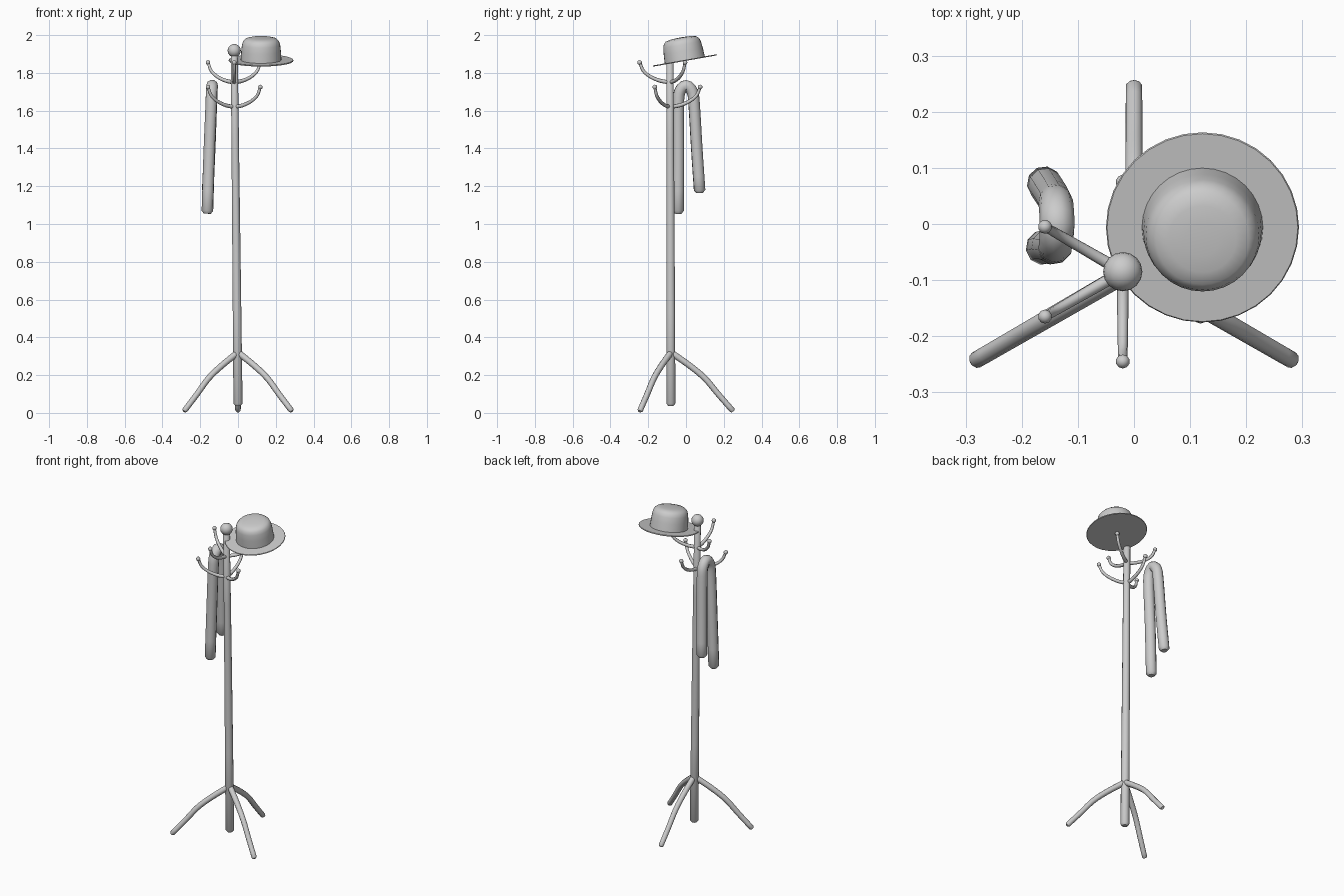
import bpy, bmesh, math
from mathutils import Vector, Matrix

if "Cube" in bpy.data.objects:
    bpy.data.objects.remove(bpy.data.objects["Cube"])


def finish(name, bm, angle=40):
    bmesh.ops.recalc_face_normals(bm, faces=bm.faces[:])
    mesh = bpy.data.meshes.new(name)
    bm.to_mesh(mesh)
    bm.free()
    ob = bpy.data.objects.new(name, mesh)
    bpy.context.collection.objects.link(ob)
    bpy.ops.object.select_all(action='DESELECT')
    ob.select_set(True)
    bpy.context.view_layer.objects.active = ob
    bpy.ops.object.shade_smooth_by_angle(angle=math.radians(angle))
    return ob


def smooth_path(pts, steps):
    """Catmull-Rom curve through the points."""
    p = [Vector(q) for q in pts]
    p = [2 * p[0] - p[1]] + p + [2 * p[-1] - p[-2]]
    out = []
    for i in range(1, len(p) - 2):
        a, b, c, d = p[i - 1:i + 3]
        for s in range(steps):
            t = s / steps
            out.append(0.5 * (2 * b + (c - a) * t + (2 * a - 5 * b + 4 * c - d) * t * t
                              + (3 * b - a - 3 * c + d) * t ** 3))
    return out + [p[-2]]


def tube(name, pts, r0, r1, sides=10, steps=4, cap=0.5):
    """Tapered tube along a path with bevelled ends."""
    path = smooth_path(pts, steps)
    n = len(path)
    rings = [(q, r0 + (r1 - r0) * i / (n - 1)) for i, q in enumerate(path)]
    d0 = (path[0] - path[1]).normalized()
    d1 = (path[-1] - path[-2]).normalized()
    rings = [(path[0] + d0 * r0 * cap, r0 * 0.6)] + rings + [(path[-1] + d1 * r1 * cap, r1 * 0.6)]
    bm = bmesh.new()
    prev, side = None, None
    for i, (q, r) in enumerate(rings):
        tan = (rings[min(i + 1, n + 1)][0] - rings[max(i - 1, 0)][0]).normalized()
        if side is None:
            side = tan.orthogonal()
        side = (side - tan * side.dot(tan)).normalized()
        up = tan.cross(side)
        ring = []
        for k in range(sides):
            a = 2 * math.pi * k / sides
            ring.append(bm.verts.new(q + (side * math.cos(a) + up * math.sin(a)) * r))
        if prev:
            for k in range(sides):
                m = (k + 1) % sides
                bm.faces.new((prev[k], prev[m], ring[m], ring[k]))
        else:
            bm.faces.new(ring)
        prev = ring
    bm.faces.new(prev)
    return finish(name, bm, 50)


def ball(name, loc, r, u=16, v=10):
    bm = bmesh.new()
    bmesh.ops.create_uvsphere(bm, u_segments=u, v_segments=v, radius=r,
                              matrix=Matrix.Translation(loc))
    return finish(name, bm)


def lathe(name, profile, matrix, sides=32):
    bm = bmesh.new()
    vs = [bm.verts.new((r, 0, z)) for r, z in profile]
    es = [bm.edges.new(e) for e in zip(vs, vs[1:])]
    bmesh.ops.spin(bm, geom=vs + es, cent=(0, 0, 0), axis=(0, 0, 1),
                   angle=2 * math.pi, steps=sides)
    bmesh.ops.remove_doubles(bm, verts=bm.verts[:], dist=1e-5)
    bm.transform(matrix)
    return finish(name, bm)


def radial(base, deg, profile):
    c, s = math.cos(math.radians(deg)), math.sin(math.radians(deg))
    return [(base[0] + r * c, base[1] + r * s, z) for r, z in profile]


# Slightly leaning pole and its knob
tube("pole", [(0, -0.08, 0.05), (-0.01, -0.082, 1.0), (-0.02, -0.085, 1.9)],
     0.025, 0.019, sides=12, steps=2)
ball("top_knob", (-0.02, -0.085, 1.918), 0.035)

# Three splayed legs
leg = [(0, 0.32), (0.10, 0.25), (0.18, 0.183), (0.25, 0.10), (0.325, 0.014)]
for i, deg in enumerate((90, 210, 330)):
    tube(f"leg_{i + 1}", radial((0, -0.08), deg, leg), 0.017, 0.015)

# Two tiers of hooks, each tipped with a small ball
hook = [(0, 0), (0.05, 0.008), (0.10, 0.028), (0.14, 0.06), (0.16, 0.105)]
for tier, z, start in (("upper", 1.75, 30), ("lower", 1.62, 90)):
    for i in range(3):
        path = radial((-0.02, -0.085), start + 120 * i, [(r, z + h) for r, h in hook])
        tube(f"{tier}_hook_{i + 1}", path, 0.011, 0.008, sides=8)
        ball(f"{tier}_hook_tip_{i + 1}", path[-1], 0.0125, 10, 6)

# Scarf folded over a hook
tube("scarf", [(-0.162, -0.042, 1.07), (-0.152, -0.04, 1.38), (-0.142, -0.041, 1.62),
               (-0.139, -0.033, 1.70), (-0.137, 0.0, 1.733), (-0.139, 0.034, 1.70),
               (-0.142, 0.044, 1.62), (-0.15, 0.057, 1.40), (-0.16, 0.072, 1.18)],
     0.031, 0.031, sides=10, steps=3)

# Tilted hat: thin brim and rounded crown
tilt = Matrix.Translation((0.122, -0.006, 1.866)) @ Matrix.Rotation(math.radians(10), 4, 'X')
lathe("hat_brim", [(0, -0.003), (0.17, -0.003), (0.172, 0), (0.17, 0.003), (0, 0.003)], tilt)
lathe("hat_crown", [(0, 0), (0.108, 0), (0.105, 0.05), (0.101, 0.085), (0.095, 0.103),
                    (0.083, 0.115), (0.06, 0.121), (0.03, 0.123), (0, 0.124)], tilt)
